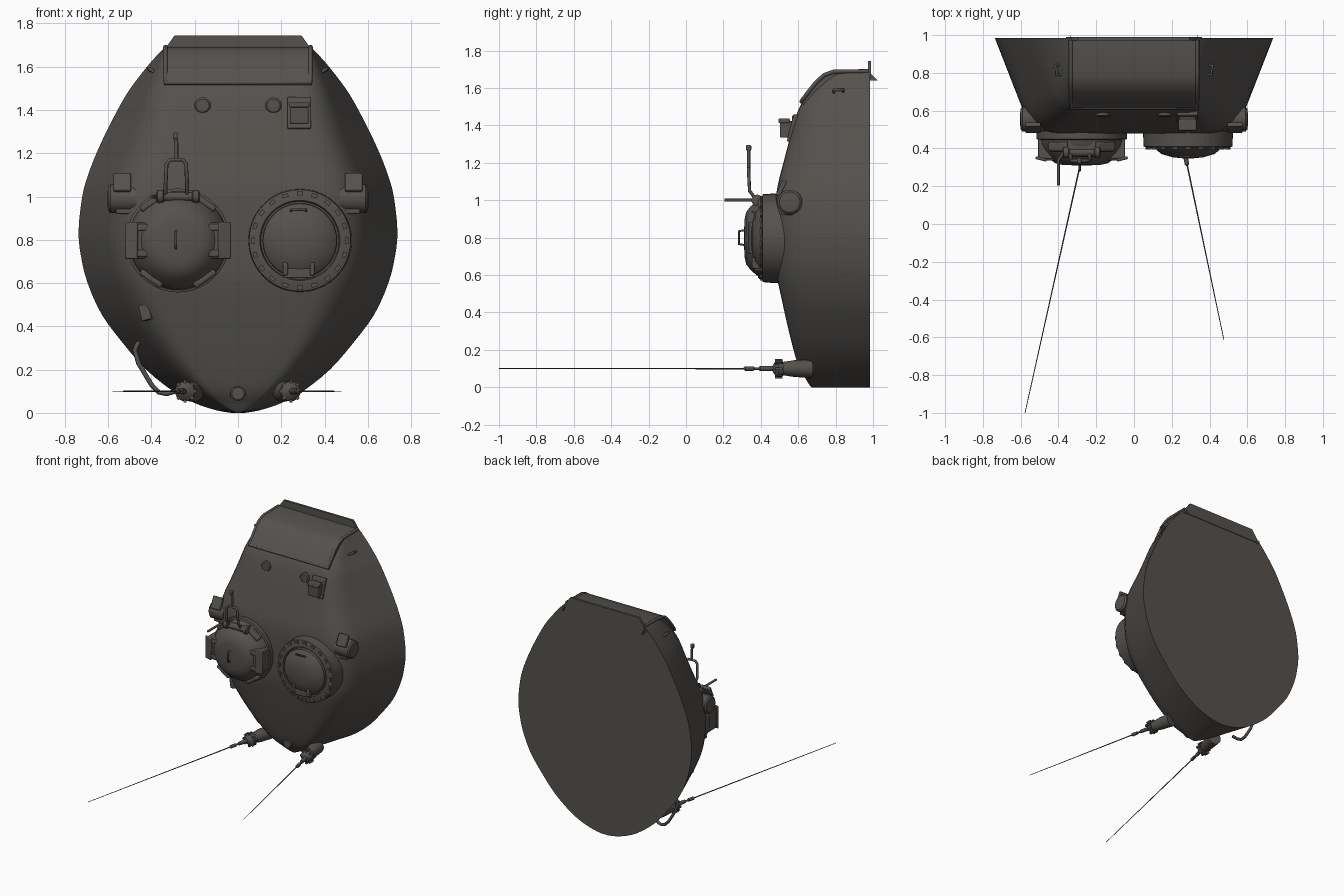
import bpy, bmesh
from math import sin, cos, pi, radians
from mathutils import Vector

if "Cube" in bpy.data.objects:
    bpy.data.objects.remove(bpy.data.objects["Cube"], do_unlink=True)

paint = bpy.data.materials.new("dark_olive_grey")
paint.use_nodes = True
colour = (0.09, 0.083, 0.075, 1)
paint.diffuse_color = colour
paint.node_tree.nodes["Principled BSDF"].inputs["Base Color"].default_value = colour

BACK = 0.985
made = []


def add(name, data):
    ob = bpy.data.objects.new(name, data)
    bpy.context.scene.collection.objects.link(ob)
    data.materials.append(paint)
    made.append(ob)
    return ob


def finish(name, bm):
    bmesh.ops.recalc_face_normals(bm, faces=bm.faces)
    mesh = bpy.data.meshes.new(name)
    bm.to_mesh(mesh)
    bm.free()
    return add(name, mesh)


def box(name, centre, size, turn=(0, 0, 0), bevel=0.006):
    bm = bmesh.new()
    bmesh.ops.create_cube(bm, size=1)
    bmesh.ops.scale(bm, vec=size, verts=bm.verts)
    ob = finish(name, bm)
    ob.location, ob.rotation_euler = centre, turn
    if bevel:
        mod = ob.modifiers.new("soft_edges", "BEVEL")
        mod.width, mod.segments = bevel, 2
    return ob


def lathe(name, origin, axis, profile, sides=40):
    """Spin (radius, height) points about an axis."""
    bm = bmesh.new()
    rings = [[bm.verts.new((r * cos(2 * pi * i / sides), r * sin(2 * pi * i / sides), h))
              for i in range(sides)] for r, h in profile]
    for a, b in zip(rings, rings[1:]):
        for i in range(sides):
            j = (i + 1) % sides
            bm.faces.new((a[i], a[j], b[j], b[i]))
    bm.faces.new(rings[0])
    bm.faces.new(rings[-1])
    ob = finish(name, bm)
    ob.location = origin
    ob.rotation_euler = Vector(axis).to_track_quat("Z", "Y").to_euler()
    return ob


def tube(name, points, radius, closed=False):
    curve = bpy.data.curves.new(name, "CURVE")
    curve.dimensions = "3D"
    curve.bevel_depth, curve.bevel_resolution = radius, 2
    curve.use_fill_caps = True
    line = curve.splines.new("POLY")
    line.points.add(len(points) - 1)
    for p, co in zip(line.points, points):
        p.co = (*co, 1)
    line.use_cyclic_u = closed
    return add(name, curve)


def prism(name, outline, y0, y1):
    """Plate with an (x, z) outline between two depths."""
    bm = bmesh.new()
    front, back = ([bm.verts.new((x, y, z)) for x, z in outline] for y in (y0, y1))
    n = len(outline)
    bm.faces.new(front)
    bm.faces.new(back)
    for i in range(n):
        j = (i + 1) % n
        bm.faces.new((front[i], front[j], back[j], back[i]))
    return finish(name, bm)


# Cast shell: height, base half-width, roof half-width, roof depth
ROWS = [Vector(r) for r in (
    (0, .03, .01, .67), (.012, .1, .04, .66), (.045, .2, .1, .64), (.1, .3, .17, .605),
    (.2, .425, .27, .575), (.32, .53, .36, .545), (.455, .63, .44, .515),
    (.6, .695, .5, .485), (.72, .725, .53, .48), (.84, .737, .54, .48),
    (1, .72, .53, .48), (1.1, .693, .505, .495), (1.217, .647, .46, .525),
    (1.35, .583, .42, .56), (1.47, .517, .39, .595), (1.55, .46, .365, .64),
    (1.63, .395, .345, .71), (1.675, .352, .335, .765), (1.69, .335, .325, .82))]


def smooth_rows(rows, steps):
    out = []
    for i in range(len(rows) - 1):
        p0, p1 = rows[max(i - 1, 0)], rows[i]
        p2, p3 = rows[i + 1], rows[min(i + 2, len(rows) - 1)]
        for k in range(steps):
            t = k / steps
            out.append(0.5 * (2 * p1 + (p2 - p0) * t + (2 * p0 - 5 * p1 + 4 * p2 - p3) * t * t
                              + (3 * p1 - p0 - 3 * p2 + p3) * t ** 3))
    return out + [rows[-1]]


def half_section(xb, xr, yr):
    base, corner = Vector((xb, BACK)), Vector((xr, yr))
    start, end = Vector((xr * 0.72, yr)), corner.lerp(base, 0.3)
    arc = [start.lerp(corner, t / 6).lerp(corner.lerp(end, t / 6), t / 6) for t in range(7)]
    return [Vector((xr * 0.36, yr))] + arc + [corner.lerp(base, 0.65), base]


bm = bmesh.new()
loops = []
for z, xb, xr, yr in smooth_rows(ROWS, 3):
    half = half_section(xb, xr, yr)
    pts = [(-x, y) for x, y in reversed(half)] + [(0, yr)] + [tuple(p) for p in half]
    loops.append([bm.verts.new((x, y, max(z, 0))) for x, y in pts])
for a, b in zip(loops, loops[1:]):
    for i in range(len(a)):
        j = (i + 1) % len(a)
        bm.faces.new((a[i], a[j], b[j], b[i]))
bm.faces.new(loops[0])
bm.faces.new(loops[-1])
finish("turret_shell", bm)

# Curved rear panel with raised rim, and the flange behind it
curve_line = [(.615, 1.525), (.655, 1.58), (.7, 1.635), (.74, 1.67), (.79, 1.688), (.975, 1.69)]
bm = bmesh.new()
strips = [[bm.verts.new((x, y + d, z - d)) for y, z in curve_line]
          for x, d in ((-.34, .05), (-.335, -.004), (.335, -.004), (.34, .05))]
for a, b in zip(strips, strips[1:]):
    for i in range(len(a) - 1):
        bm.faces.new((a[i], a[i + 1], b[i + 1], b[i]))
finish("rear_panel", bm)
rim = [(-.335, y, z) for y, z in reversed(curve_line)] + [(.335, y, z) for y, z in curve_line]
tube("rear_panel_rim", rim, 0.011)
prism("rear_flange", [(-.36, 1.65), (.36, 1.65), (.293, 1.745), (-.293, 1.745)], .972, .99)

# Roof ports, front plug
OUT = (0, -1, 0)
for side in (-1, 1):
    lathe("roof_port", (side * .164, .6, 1.42), OUT,
          [(.038, -.02), (.038, .025), (.03, .032), (.01, .033)], 24)
lathe("front_plug", (0, .63, .09), OUT, [(.035, -.03), (.035, .03), (.028, .036)], 24)

# Roof periscope
box("periscope_base", (.283, .572, 1.385), (.11, .03, .15), (radians(-14), 0, 0))
box("periscope_head", (.283, .535, 1.38), (.085, .065, .09))
box("periscope_hood", (.283, .525, 1.425), (.095, .06, .025))

# Side drums with hoods
for side in (-1, 1):
    lathe("side_drum", (side * .47, .555, .99), (side, 0, 0),
          [(.066, 0), (.066, .12), (.055, .13), (.03, .133)], 28)
    box("drum_hood", (side * .535, .51, 1.065), (.08, .025, .09), (radians(-25), 0, 0))
    box("drum_mount", (side * .53, .545, .965), (.07, .07, .09))

# Left hatch: ring, lid, lugs, hinge and handle
LX, RX, CZ = .286, -.277, .797
lathe("left_hatch", (LX, .5, CZ), OUT,
      [(.24, -.03), (.235, .09), (.2, .1), (.185, .1), (.18, .08), (.172, .08), (.17, .105),
       (.14, .13), (.08, .147), (.03, .152)], 48)
for i in range(20):
    t = 2 * pi * i / 20
    box("hatch_lug", (LX + .217 * cos(t), .41, CZ + .217 * sin(t)), (.028, .03, .018),
        (0, -(t + pi / 2), 0), 0)
box("hatch_hinge", (LX - .005, .385, .645), (.14, .04, .045))
for side in (-1, 1):
    box("hinge_lug", (LX - .005 + side * .062, .38, .665), (.022, .055, .06))
tube("hatch_handle", [(.245, .39, .925), (.245, .355, .94), (.315, .355, .94), (.315, .39, .925)], .006)

# Right cupola: dome, guards and handle
lathe("right_cupola", (RX, .5, CZ), OUT,
      [(.24, -.03), (.24, .05), (.228, .055), (.224, .08), (.2, .12), (.17, .155),
       (.14, .178), (.1, .187), (.03, .19)], 48)
for degrees in (55, 125, 235, 305):
    t = radians(degrees)
    box("cupola_vision_block", (RX + .215 * cos(t), .41, CZ + .215 * sin(t)), (.12, .05, .03),
        (0, -(t + pi / 2), 0), .01)
for side in (-1, 1):
    x = RX + side * .185
    box("cupola_side_box", (x, .4, CZ), (.09, .11, .165))
    box("cupola_side_flap", (x + side * .03, .345, CZ), (.06, .016, .17), (0, 0, side * .25))
    for end in (-1, 1):
        box("flap_hinge", (x - side * .02, .35, CZ + end * .06), (.06, .03, .03))
tube("cupola_handle", [(RX - .01, .32, .76), (RX - .01, .283, .765),
                       (RX - .01, .283, .835), (RX - .01, .32, .84)], .006)

# Gun mount: cross roller, fork, post and side rod
lathe("mount_roller", (RX - .1, .38, 1), (1, 0, 0),
      [(.02, 0), (.03, .005), (.03, .03), (.022, .035), (.022, .165), (.03, .17),
       (.03, .195), (.02, .2)], 20)
box("mount_bracket", (RX, .42, .99), (.15, .07, .05))
FX = -.285
tube("mount_fork", [(FX - .05, .37, 1.01), (FX - .05, .34, 1.05), (FX - .045, .335, 1.15),
                    (FX - .03, .335, 1.17), (FX + .03, .335, 1.17), (FX + .045, .335, 1.15),
                    (FX + .05, .34, 1.05), (FX + .05, .37, 1.01)], .009)
tube("mount_post", [(FX, .335, 1.165), (FX, .335, 1.25), (FX - .005, .335, 1.28)], .009)
box("post_head", (FX - .005, .335, 1.28), (.022, .028, .03))
tube("side_rod", [(-.4, .205, 1), (-.4, .34, 1), (-.36, .4, 1)], .008)

# Aerials on the lower edge
for side, tip in ((-1, (-.577, -1, .1)), (1, (.476, -.614, .1))):
    foot = Vector((side * .219, .61, .1))
    run = Vector(tip) - foot
    length = run.length
    lathe("aerial_mount", foot, run,
          [(.05, -.06), (.045, .03), (.036, .09), (.036, .1), (.046, .1), (.046, .125),
           (.03, .14), (.014, .15), (.013, .22), (.007, .225), (.007, .25), (.012, .255),
           (.012, .3), (.004, .31)], 20)
    lathe("aerial_whip", foot, run, [(.004, .29), (.002, length)], 8)
    for i in range(8):
        t = 2 * pi * i / 8
        box("aerial_bolt", (foot.x + side * .025 + .045 * cos(t), .497, .1 + .045 * sin(t)),
            (.014, .04, .014), (0, -t, 0), 0)

# Grab rail, bracket and lifting hooks
tube("grab_rail", [(-.445, .8, .33), (-.465, .78, .32), (-.477, .78, .29), (-.46, .78, .23),
                   (-.4, .78, .13), (-.365, .78, .095), (-.33, .78, .088), (-.29, .77, .1)], .011)
box("side_bracket", (-.425, .555, .465), (.05, .04, .075), (0, radians(-15), radians(-25)))
for side in (-1, 1):
    tube("lifting_hook", [(side * .385, .79, 1.575), (side * .41, .79, 1.59),
                          (side * .415, .84, 1.59), (side * .39, .84, 1.575)], .008)

# Smooth shading with sharp edges kept
bpy.ops.object.select_all(action="DESELECT")
for ob in made:
    if ob.type == "MESH":
        ob.select_set(True)
        bpy.context.view_layer.objects.active = ob
bpy.ops.object.shade_smooth_by_angle(angle=radians(32))
